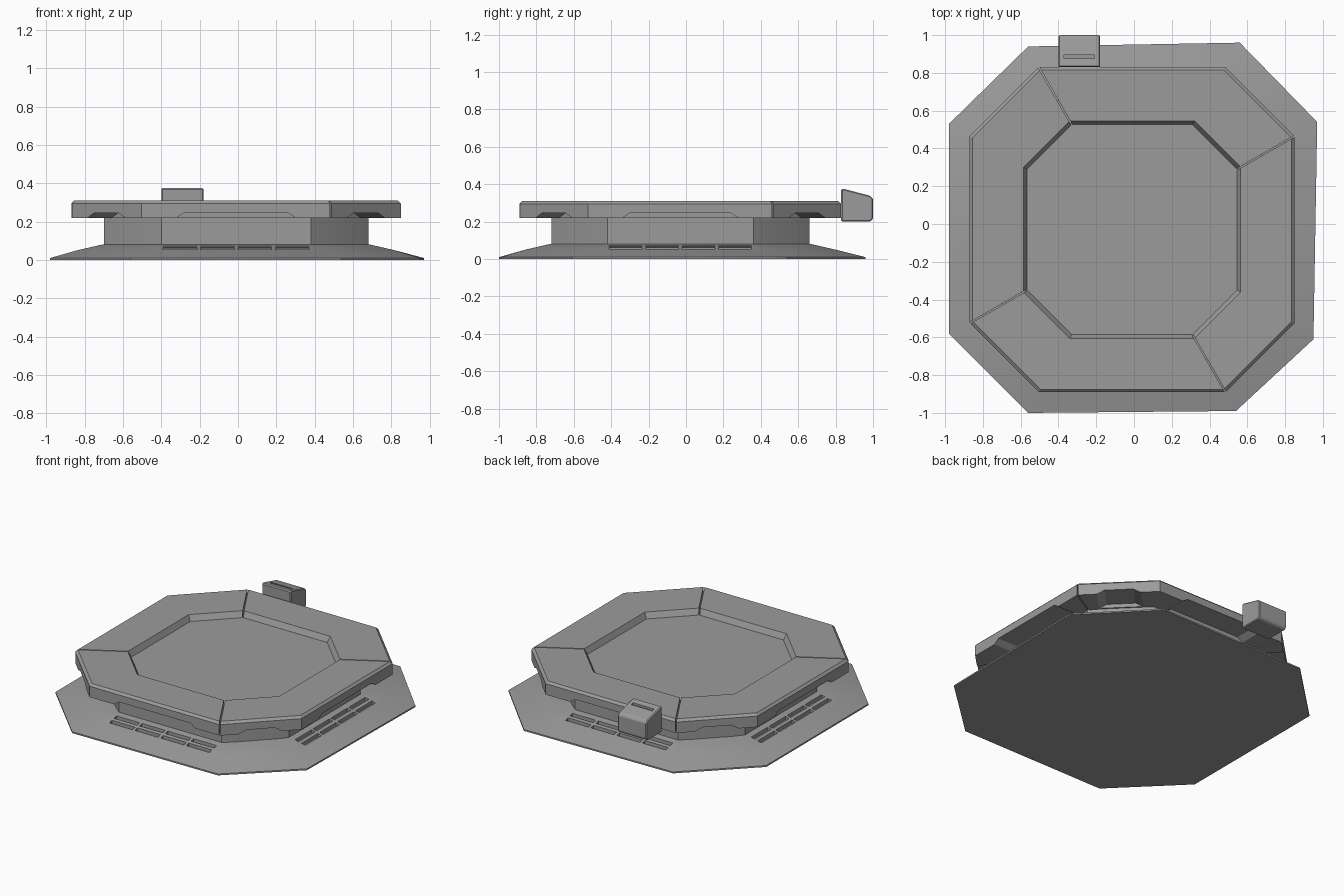
import bpy
import bmesh
import math
from mathutils import Vector, Matrix

cube = bpy.data.objects.get("Cube")
if cube:
    bpy.data.objects.remove(cube, do_unlink=True)

CENTRE = Vector((-0.01, -0.03, 0))

grey = bpy.data.materials.new("mid_grey")
grey.use_nodes = True
grey.diffuse_color = (0.33, 0.33, 0.33, 1)
grey.node_tree.nodes["Principled BSDF"].inputs["Base Color"].default_value = grey.diffuse_color


def loft(name, solids):
    """One object from solids; each solid is a list of closed rings, capped."""
    bm = bmesh.new()
    for rings in solids:
        loops = [[bm.verts.new(p) for p in ring] for ring in rings]
        for a, b in zip(loops, loops[1:]):
            n = len(a)
            for i in range(n):
                j = (i + 1) % n
                bm.faces.new((a[i], a[j], b[j], b[i]))
        bm.faces.new(loops[0])
        bm.faces.new(loops[-1])
    bmesh.ops.recalc_face_normals(bm, faces=bm.faces)
    mesh = bpy.data.meshes.new(name)
    bm.to_mesh(mesh)
    bm.free()
    mesh.materials.append(grey)
    obj = bpy.data.objects.new(name, mesh)
    bpy.context.collection.objects.link(obj)
    return obj


def octagon(half, z, ratio=0.575):
    """Clockwise octagon around the shared centre, from the back left corner."""
    c = half * ratio
    pts = [(-c, half), (c, half), (half, c), (half, -c),
           (c, -half), (-c, -half), (-half, -c), (-half, c)]
    return [CENTRE + Vector((x, y, z)) for x, y in pts]


def turned(points, angle):
    """Rotate local (along, outward, z) points to one side of the octagon."""
    rot = Matrix.Rotation(angle, 3, "Z")
    return [CENTRE + rot @ Vector(p) for p in points]


def box(x0, x1, y0, y1, z0, z1):
    return [[(x, y0, z0), (x, y1, z0), (x, y1, z1), (x, y0, z1)] for x in (x0, x1)]


def apply_modifier(obj, mod):
    bpy.context.view_layer.objects.active = obj
    bpy.ops.object.modifier_apply(modifier=mod.name)


def carve(obj, solids):
    cutter = loft("cutter", solids)
    cutter.hide_render = True
    mod = obj.modifiers.new("carve", "BOOLEAN")
    mod.operation = "DIFFERENCE"
    mod.solver = "EXACT"
    mod.object = cutter
    apply_modifier(obj, mod)
    bpy.data.objects.remove(cutter, do_unlink=True)


def shade(obj):
    bpy.ops.object.select_all(action="DESELECT")
    obj.select_set(True)
    bpy.context.view_layer.objects.active = obj
    bpy.ops.object.shade_smooth_by_angle(angle=math.radians(28))


# Sloping ground skirt with an uneven outline
outline = [(-0.56, 0.94), (0.56, 0.96), (0.97, 0.54), (0.95, -0.61),
           (0.54, -0.99), (-0.56, -1.0), (-0.98, -0.58), (-0.98, 0.53)]
skirt = loft("ground_skirt", [[
    [(x, y, 0) for x, y in outline],
    [(x, y, 0.01) for x, y in outline],
    octagon(0.83, 0.05, 0.56),
    octagon(0.70, 0.08, 0.56),
]])

# Two rows of vent slots on each straight side of the skirt
slots = []
for side in range(4):
    for r in (0.745, 0.795):
        floor = 0.05 + (0.83 - r) * 0.23 - 0.02
        for i in range(4):
            x = (i - 1.5) * 0.195
            slot = box(x - 0.088, x + 0.088, r - 0.014, r + 0.014, floor, 0.15)
            slots.append([turned(ring, side * math.pi / 2) for ring in slot])
carve(skirt, slots)
shade(skirt)

# Central body with chamfered corners
corner = [(0.39, 0.69), (0.45, 0.64), (0.64, 0.45), (0.69, 0.39)]


def body_ring(scale, z):
    ring = []
    for side in range(4):
        ring += turned([(x * scale, y * scale, z) for x, y in corner], -side * math.pi / 2)
    return ring


body = loft("central_body", [[body_ring(1, 0.05), body_ring(1, 0.26)]])
shade(body)

# Four rim plates, each wrapping two sides, with narrow seams between them
profile = [(0.86, 0.22), (0.86, 0.295), (0.845, 0.31),
           (0.575, 0.31), (0.555, 0.27), (0.555, 0.22)]
rings = [octagon(h, z) for h, z in profile]
GAP = 0.004
plates = []
for k in range(0, 8, 2):
    start, middle, end = ([ring[(k + i) % 8] for ring in rings] for i in range(3))
    start = [s + (m - s).normalized() * GAP for s, m in zip(start, middle)]
    end = [e + (m - e).normalized() * GAP for e, m in zip(end, middle)]
    plates.append([start, middle, end])
rim = loft("rim_plates", plates)

# Tapered notches under the rim, wide on straight sides and short on corners
notches = []
for side in range(8):
    low, high = (0.14, 0.09) if side % 2 else (0.31, 0.27)
    inner, outer = (0.78, 1.05) if side % 2 else (0.70, 0.95)
    notches.append([turned([(-low, r, 0.219), (low, r, 0.219), (high, r, 0.246), (-high, r, 0.246)],
                           side * math.pi / 4) for r in (inner, outer)])
carve(rim, notches)

# Sunken deck inside the rim
deck = loft("sunken_deck", [[octagon(0.565, 0.225), octagon(0.565, 0.272)]])

# Control box on the back edge
side_profile = [(0.83, 0.20), (0.985, 0.20), (1.0, 0.215), (1.0, 0.325),
                (0.98, 0.34), (0.84, 0.376), (0.83, 0.374)]
control = loft("control_box", [[[(x, y, z) for y, z in side_profile] for x in (-0.40, -0.18)]])
bevel = control.modifiers.new("soft_edges", "BEVEL")
bevel.width = 0.006
bevel.segments = 1
apply_modifier(control, bevel)
carve(control, [box(-0.37, -0.21, 0.875, 0.895, 0.352, 0.45)])
